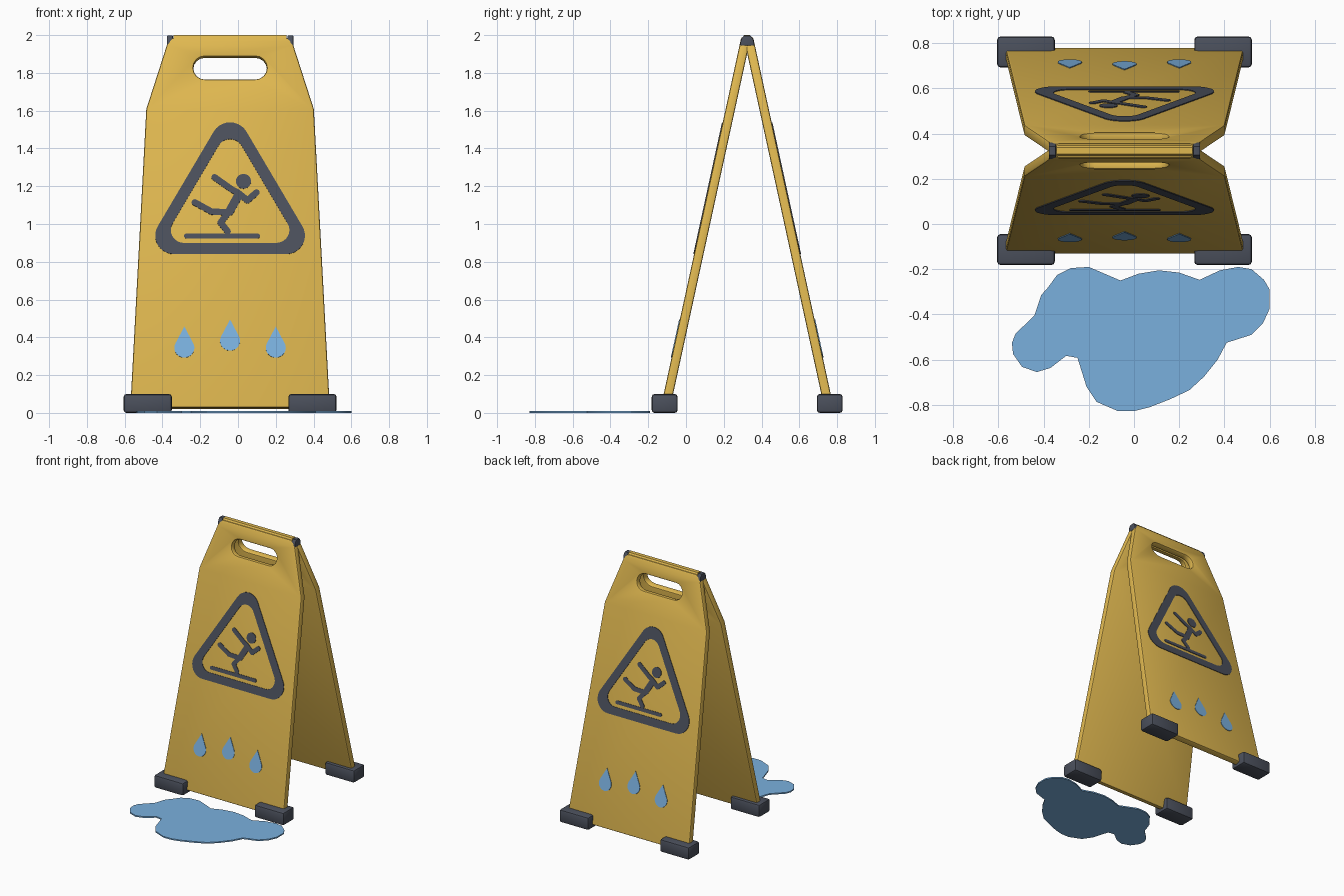
import bpy, bmesh, math
from math import sin, cos, pi
from mathutils import Matrix, Vector

if "Cube" in bpy.data.objects:
    bpy.data.objects.remove(bpy.data.objects["Cube"])

CX, CY = -0.042, 0.324           # middle of the folding stand
LEAN = math.atan(0.2175)         # lean of each panel


def material(name, rgb):
    m = bpy.data.materials.new(name)
    m.diffuse_color = (*rgb, 1)
    m.use_nodes = True
    m.node_tree.nodes["Principled BSDF"].inputs["Base Color"].default_value = m.diffuse_color
    return m


YELLOW = material("yellow plastic", (0.745, 0.479, 0.08))
DARK = material("dark grey", (0.07, 0.08, 0.107))
BLUE = material("water blue", (0.195, 0.434, 0.73))


def finish(name, bm, mat, matrix):
    bmesh.ops.remove_doubles(bm, verts=bm.verts, dist=1e-5)
    bmesh.ops.recalc_face_normals(bm, faces=bm.faces)
    me = bpy.data.meshes.new(name)
    bm.to_mesh(me)
    bm.free()
    me.materials.clear()
    me.materials.append(mat)
    for p in me.polygons:
        p.material_index = 0
    ob = bpy.data.objects.new(name, me)
    ob.matrix_world = matrix
    bpy.context.collection.objects.link(ob)
    bpy.ops.object.select_all(action='DESELECT')
    ob.select_set(True)
    bpy.context.view_layer.objects.active = ob
    bpy.ops.object.shade_smooth_by_angle(angle=math.radians(30))
    return ob


def slab(name, shapes, half, mat, matrix, bevel=0.0):
    """Flat shapes, each a list of loops (outline, holes), thickened by +-half."""
    bm = bmesh.new()
    for loops in shapes:
        cu = bpy.data.curves.new("outline", 'CURVE')
        cu.dimensions, cu.fill_mode = '2D', 'BOTH'
        cu.extrude, cu.bevel_depth, cu.offset = half - bevel, bevel, -bevel
        cu.bevel_resolution = 1
        for loop in loops:
            sp = cu.splines.new('POLY')
            sp.points.add(len(loop) - 1)
            for pt, (x, y) in zip(sp.points, loop):
                pt.co = (x, y, 0, 1)
            sp.use_cyclic_u = True
        tmp = bpy.data.objects.new("outline", cu)
        bpy.context.collection.objects.link(tmp)
        dg = bpy.context.evaluated_depsgraph_get()
        me = bpy.data.meshes.new_from_object(tmp.evaluated_get(dg))
        bm.from_mesh(me)
        bpy.data.objects.remove(tmp)
        bpy.data.meshes.remove(me)
    return finish(name, bm, mat, matrix)


def arc(cx, cy, r, a0, a1, n):
    return [(cx + r * cos(a0 + (a1 - a0) * i / n), cy + r * sin(a0 + (a1 - a0) * i / n))
            for i in range(n + 1)]


def capsule(p, q, r):
    a = math.atan2(q[1] - p[1], q[0] - p[0])
    return arc(*q, r, a - pi / 2, a + pi / 2, 8) + arc(*p, r, a + pi / 2, a + 1.5 * pi, 8)


def stroke(pts, r):
    return [[capsule(p, q, r)] for p, q in zip(pts, pts[1:])]


def round_triangle(cy, side, r):
    out = []
    for k in range(3):
        a = pi / 2 + k * 2 * pi / 3
        d = side / math.sqrt(3)
        out += arc(d * cos(a), cy + d * sin(a), r, a - pi / 3, a + pi / 3, 10)
    return out


def drop(x, y, r=0.053, tip=0.115):
    t = math.acos(r / tip)
    return arc(x, y, r, pi / 2 + t, 2.5 * pi - t, 24) + [(x, y + tip)]


def box(name, size, loc, mat, bevel):
    bm = bmesh.new()
    bmesh.ops.create_cube(bm, size=1, matrix=Matrix.Diagonal((*size, 1)))
    bmesh.ops.bevel(bm, geom=bm.edges[:], offset=bevel, segments=2, profile=0.5, affect='EDGES')
    return finish(name, bm, mat, Matrix.Translation(loc))


# panel outline: (half width, distance up the slope)
half_outline = [(0.528, 0.03), (0.4435, 1.648), (0.335, 1.993), (0.322, 2.02), (0.295, 2.037)]
outline = half_outline + [(-x, y) for x, y in reversed(half_outline)]
handle = capsule((-0.133, 1.87), (0.133, 1.87), 0.062)

# slipping figure: limbs, torso, floor line, head
figure = (stroke([(-0.082, 1.276), (0.008, 1.211), (0.04, 1.194), (0.092, 1.151), (0.14, 1.194)], 0.017)
          + stroke([(0.045, 1.18), (-0.003, 1.091)], 0.023)
          + stroke([(-0.008, 1.086), (-0.098, 1.09), (-0.187, 1.14)], 0.017)
          + stroke([(-0.008, 1.086), (-0.05, 1.031), (-0.013, 0.983)], 0.017)
          + stroke([(-0.23, 0.958), (0.145, 0.958)], 0.0135)
          + [[arc(0.071, 1.254, 0.04, 0, 2 * pi * 23 / 24, 23)]])

# two leaning panels with their printed signs; the back is the front turned round
front = Matrix.Translation((0, -0.14 - CY, 0)) @ Matrix.Rotation(pi / 2 - LEAN, 4, 'X')
for side, turn in (("front", 0), ("back", pi)):
    M = Matrix.Translation((CX, CY, 0)) @ Matrix.Rotation(turn, 4, 'Z') @ front
    slab(side + "_panel", [[outline, handle]], 0.0245, YELLOW,
         M @ Matrix.Translation((0, 0, -0.0245)), 0.01)
    P = M @ Matrix.Translation((0, 0, 0.001))
    slab(side + "_warning_triangle",
         [[round_triangle(1.131, 0.593, 0.10), round_triangle(1.131, 0.488, 0.07)]], 0.003, DARK, P)
    slab(side + "_slipping_figure", figure, 0.003, DARK, P)
    slab(side + "_water_drops", [[drop(-0.242, 0.352)], [drop(0, 0.39)], [drop(0.242, 0.352)]],
         0.003, BLUE, P)
    # rubber feet
    for name, sx in (("left", -1), ("right", 1)):
        box(f"{side}_{name}_foot", (0.255, 0.137, 0.1),
            (CX + sx * 0.436, CY + (0.437 if turn else -0.437), 0.05), DARK, 0.015)

# hinge bar along the top, with a dark cap at each end
ridge = [(-0.037, -0.055), (0.037, -0.055), (0.037, -0.04), (0.031, -0.018), (0.018, -0.001),
         (-0.018, -0.001), (-0.031, -0.018), (-0.037, -0.04)]
across = Matrix(((0, 0, 1, 0), (1, 0, 0, 0), (0, 1, 0, 0), (0, 0, 0, 1)))
bar = [(y * 0.85, z * 0.9 + 0.001) for y, z in ridge]
slab("hinge_bar", [[bar]], 0.3, YELLOW, Matrix.Translation((CX, CY, 2.0)) @ across)
for name, sx in (("left", -1), ("right", 1)):
    slab(name + "_hinge_cap", [[ridge]], 0.016, DARK,
         Matrix.Translation((CX + sx * 0.319, CY, 1.998)) @ across, 0.004)

# puddle on the floor in front
puddle = [(-.38, -.28), (-.34, -.225), (-.28, -.195), (-.2, -.19), (-.06, -.25), (.02, -.22),
          (.11, -.205), (.2, -.215), (.29, -.247), (.38, -.205), (.46, -.19), (.52, -.2),
          (.575, -.247), (.6, -.29), (.6, -.375), (.57, -.44), (.52, -.49), (.41, -.525),
          (.37, -.6), (.31, -.675), (.245, -.735), (.16, -.775), (.07, -.81), (0, -.828),
          (-.07, -.828), (-.165, -.787), (-.21, -.72), (-.25, -.592), (-.3, -.583), (-.37, -.637),
          (-.43, -.655), (-.495, -.632), (-.535, -.575), (-.54, -.526), (-.525, -.487),
          (-.44, -.403), (-.41, -.314)]
slab("puddle", [[puddle]], 0.005, BLUE, Matrix.Translation((0, 0, 0.005)))
